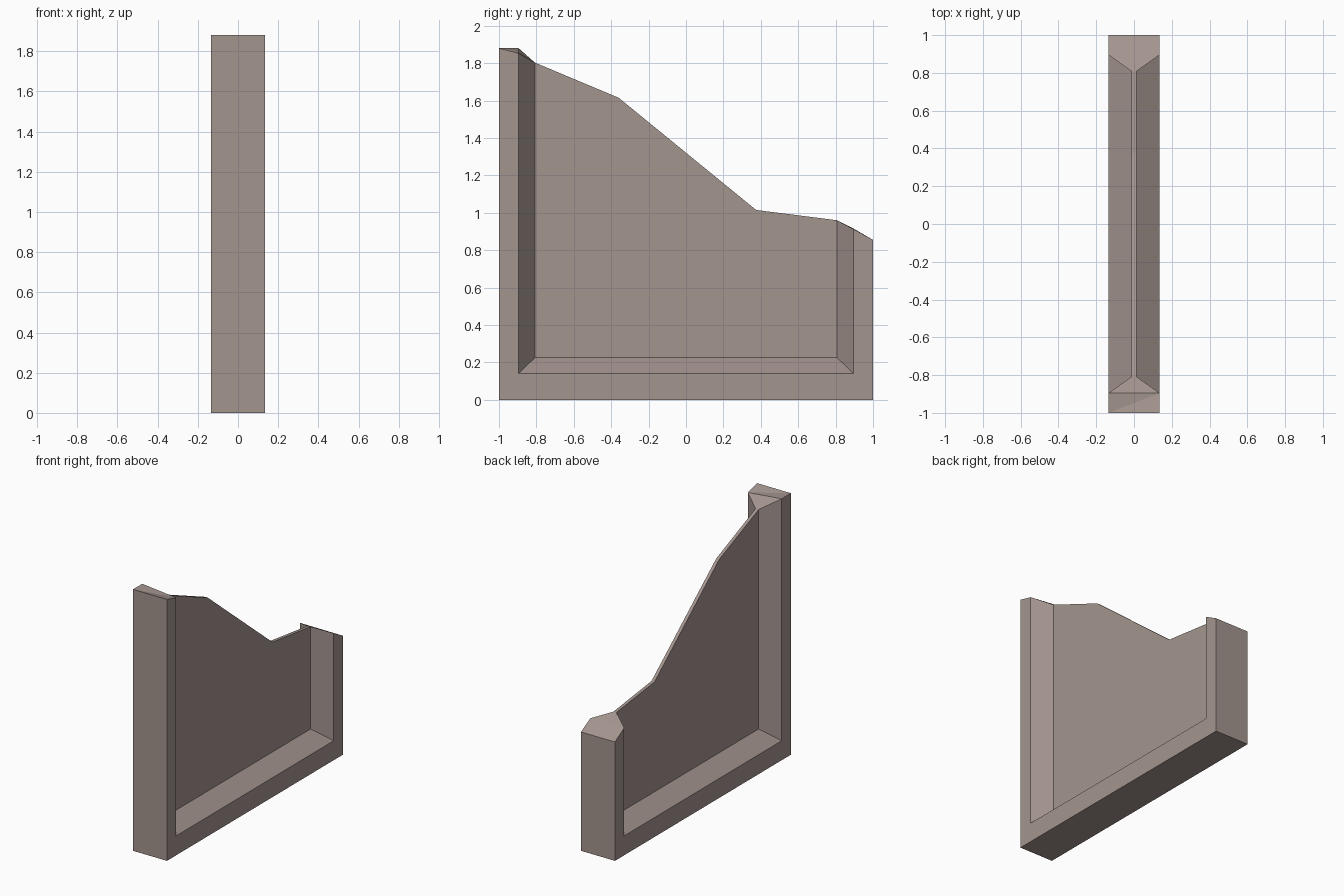
import bpy, bmesh

if "Cube" in bpy.data.objects:
    bpy.data.objects.remove(bpy.data.objects["Cube"])

HALF, THIN = 0.135, 0.012       # half thickness of frame and of panel

mat = bpy.data.materials.new("warm grey stone")
mat.diffuse_color = (0.37, 0.30, 0.275, 1)
mat.use_nodes = True
mat.node_tree.nodes["Principled BSDF"].inputs["Base Color"].default_value = mat.diffuse_color

bm = bmesh.new()


def side(s, tall_z, low_z):
    """Frame face, sloped reveal and broken-topped panel of one side."""
    frame_yz = [(-1, 1.88), (-1, 0), (1, 0), (1, 0.855)]
    inner_yz = [(-0.895, tall_z), (-0.895, 0.14), (0.895, 0.14), (0.895, low_z)]
    panel_yz = [(-0.808, 1.803), (-0.808, 0.225), (0.808, 0.225), (0.808, 0.96),
                (0.375, 1.015), (-0.36, 1.615)]
    rows = [[bm.verts.new((s * x, y, z)) for y, z in pts]
            for x, pts in ((HALF, frame_yz), (HALF, inner_yz), (THIN, panel_yz))]
    for a, b in zip(rows, rows[1:]):
        for i in range(3):
            bm.faces.new((a[i], a[i + 1], b[i + 1], b[i]))
    bm.faces.new(rows[2])
    return rows


fr, ir, pr = side(1, 1.853, 0.913)
fl, il, pl = side(-1, 1.88, 0.916)

# outer ends and underside
for i in range(3):
    bm.faces.new((fr[i], fr[i + 1], fl[i + 1], fl[i]))
# broken edge of the panel
for i, j in ((3, 4), (4, 5), (5, 0)):
    bm.faces.new((pr[i], pr[j], pl[j], pl[i]))
# chipped top of the tall post
bm.faces.new((fl[0], fr[0], ir[0]))
bm.faces.new((fl[0], ir[0], il[0]))
bm.faces.new((ir[0], pr[0], pl[0], il[0]))
# sloped top of the short post
bm.faces.new((fr[3], ir[3], il[3], fl[3]))
bm.faces.new((ir[3], pr[3], pl[3], il[3]))

bmesh.ops.recalc_face_normals(bm, faces=bm.faces[:])
mesh = bpy.data.meshes.new("broken_wall_panel")
bm.to_mesh(mesh)
bm.free()
mesh.materials.append(mat)
wall = bpy.data.objects.new("broken_wall_panel", mesh)
bpy.context.collection.objects.link(wall)
